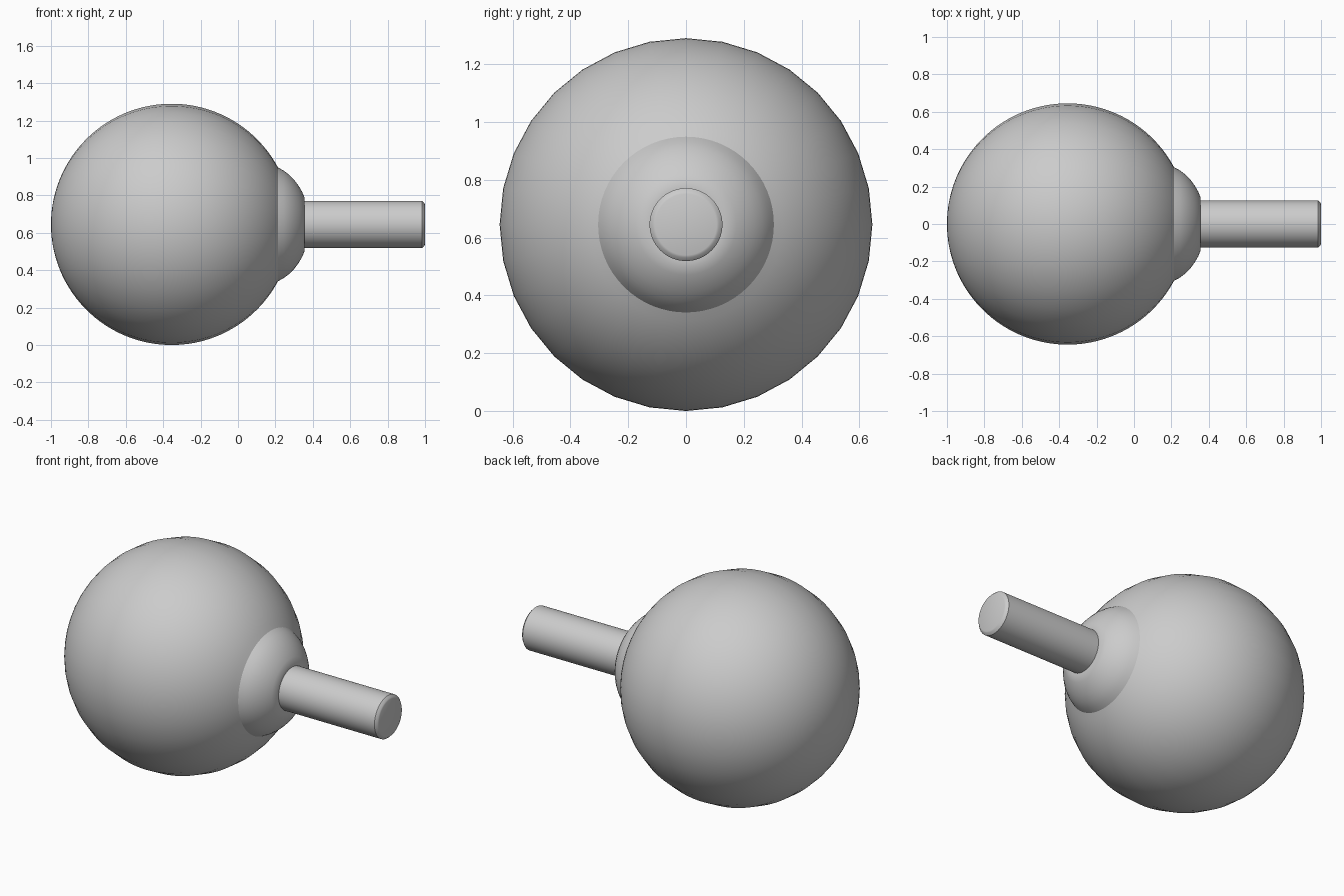
import bpy, bmesh, math

cube = bpy.data.objects.get("Cube")
if cube:
    bpy.data.objects.remove(cube, do_unlink=True)

AXIS_Z = 0.645
BALL_X = -0.355
BALL_R = 0.645
NECK_R = 0.304

grey = bpy.data.materials.new("plain grey")
grey.use_nodes = True
colour = (0.6, 0.6, 0.6, 1)
grey.diffuse_color = colour
grey.node_tree.nodes["Principled BSDF"].inputs["Base Color"].default_value = colour


def turn(name, profile, sides):
    """Revolve (x, radius) points, listed left to right, around the x axis."""
    bm = bmesh.new()
    rings = []
    for x, r in profile:
        ring = []
        for k in range(sides):
            a = 2 * math.pi * k / sides
            ring.append(bm.verts.new((x, r * math.cos(a), AXIS_Z + r * math.sin(a))))
        rings.append(ring)
    for a, b in zip(rings, rings[1:]):
        for k in range(sides):
            n = (k + 1) % sides
            bm.faces.new((a[k], a[n], b[n], b[k]))
    # Close the poles and end discs
    bmesh.ops.remove_doubles(bm, verts=bm.verts[:], dist=0.00001)
    mesh = bpy.data.meshes.new(name)
    bm.to_mesh(mesh)
    bm.free()
    mesh.materials.append(grey)
    obj = bpy.data.objects.new(name, mesh)
    bpy.context.collection.objects.link(obj)
    bpy.ops.object.select_all(action='DESELECT')
    obj.select_set(True)
    bpy.context.view_layer.objects.active = obj
    bpy.ops.object.shade_smooth_by_angle(angle=math.radians(30))
    return obj


# Ball, left open where the collar takes over
end = math.pi - math.asin(NECK_R / BALL_R)
steps = 48
ball = []
for i in range(steps + 1):
    a = end * i / steps
    ball.append((BALL_X - BALL_R * math.cos(a), BALL_R * math.sin(a)))
turn("ball", ball, 32)

# Rounded collar with a narrow flat face around the rod
collar = [(ball[-1][0], NECK_R), (0.245, 0.287), (0.275, 0.264), (0.302, 0.236),
          (0.325, 0.205), (0.343, 0.174), (0.355, 0.145), (0.355, 0.125)]
turn("collar", collar, 64)

# Rod with a bevelled tip
rod = [(0.355, 0.126), (0.985, 0.126), (0.997, 0.114), (1, 0.106), (1, 0)]
turn("rod", rod, 64)
